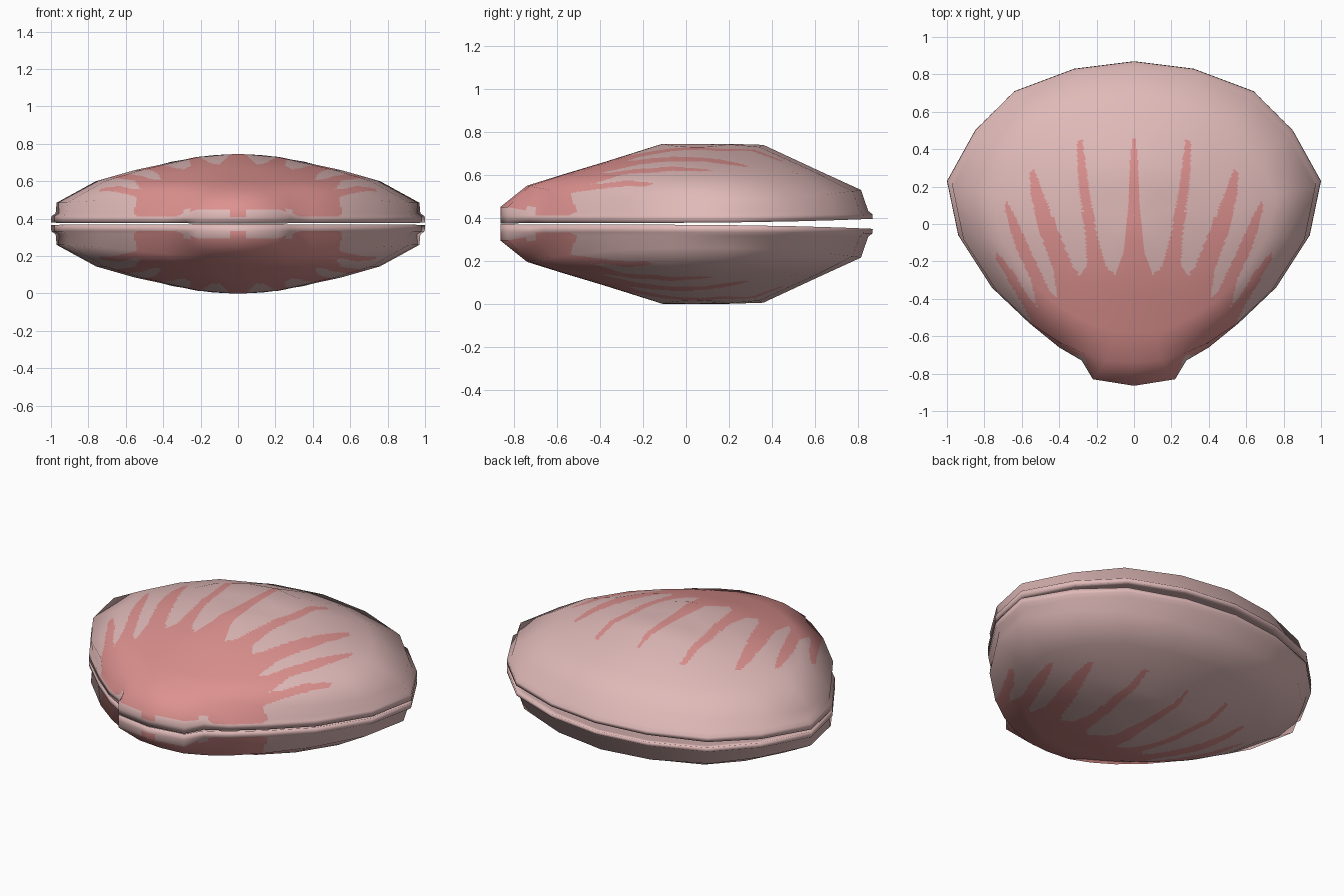
import bpy, bmesh
from mathutils import Vector

if "Cube" in bpy.data.objects:
    bpy.data.objects.remove(bpy.data.objects["Cube"])

H = 0.745          # total height; valves mirror about H / 2
STEP = 20          # fine cells per coarse face, for crisp colour edges

# right half of the rim outline (with hinge tab) and of the domed body (without it)
RIM = [(0, .87), (.32, .83), (.64, .71), (.85, .50), (1, .23), (.94, -.06),
       (.76, -.34), (.56, -.53), (.40, -.66), (.28, -.73), (.22, -.83), (0, -.865)]
BODY = RIM[:8] + [(.41, -.63), (.28, -.69), (.15, -.73), (0, -.74)]

# body rings: half width, y back, y front, z back, z side, z front
DOME = [(.97, -.74, .815, .55, .485, .53),
        (.76, -.58, .64, .60, .60, .61),
        (.55, -.38, .36, .66, .66, .74),
        (.22, -.11, .20, .745, .73, .745),
        (.004, .045, .05, .745, .745, .745)]

# right half of the painted fan of rays, seen from above
FAN = [(0, .50), (.02, .35), (.03, .1), (.055, -.15), (.10, -.27),
       (.15, -.23), (.20, -.05), (.25, .25), (.275, .45), (.305, .45), (.30, .25),
       (.26, -.05), (.25, -.22), (.29, -.275), (.33, -.22), (.42, 0), (.48, .15),
       (.535, .30), (.56, .28), (.55, .15), (.49, -.08), (.43, -.25), (.41, -.40),
       (.45, -.36), (.55, -.15), (.63, .03), (.685, .13), (.69, .07), (.63, -.13),
       (.55, -.30), (.52, -.44), (.57, -.38), (.65, -.25), (.74, -.14), (.735, -.19),
       (.65, -.34), (.58, -.46), (.53, -.56), (.30, -.76), (.24, -.9), (-.01, -.9), (-.01, .5)]


def material(name, rgb):
    m = bpy.data.materials.new(name)
    m.diffuse_color = (*rgb, 1)
    m.use_nodes = True
    m.node_tree.nodes["Principled BSDF"].inputs["Base Color"].default_value = m.diffuse_color
    return m


pink = material("pale_pink", (.74, .49, .48))
red = material("coral_red", (.72, .285, .275))


def full(half):
    """Mirror a half outline into a counter-clockwise loop."""
    return [(-x, y) for x, y in half] + [(x, y) for x, y in half[-2:0:-1]]


def rim_ring(scale, z, rise=0.0, hinge_scale=None, hinge_z=None):
    ring = []
    for x, y in full(RIM):
        v = (y + .865) / 1.735
        at_hinge = y < -.8 and hinge_z is not None
        s = hinge_scale if at_hinge else scale
        ring.append(Vector((x * s, y * s, (hinge_z if at_hinge else z) + rise * v ** 4)))
    return ring


def dome_ring(half, y0, y1, zb, zs, zf):
    ring = []
    for x, y in full(BODY):
        v = (y + .74) / 1.61
        if v < .6:
            z = zs + (zb - zs) * (1 - v / .6) ** 3
        else:
            z = zs + (zf - zs) * ((v - .6) / .4) ** 2
        ring.append(Vector((x * half, y0 + (y1 - y0) * v, z)))
    return ring


def in_fan(x, y):
    inside = False
    for (x0, y0), (x1, y1) in zip(FAN, FAN[1:] + FAN[:1]):
        if (y0 > y) != (y1 > y) and x < x0 + (y - y0) * (x1 - x0) / (y1 - y0):
            inside = not inside
    return inside


def is_red(c):
    x = abs(c.x)
    if c.y < -.7 and c.z < .445:          # small tail down the hinge
        return x < .04 and c.z > .385
    return in_fan(x, c.y)


# coarse rings: hollow inside, rim lip, groove, then dome
rings = [rim_ring(.004, .50),
         rim_ring(.95, .388, .018),
         rim_ring(1, .376, .02, 1, .374),
         rim_ring(.998, .412, .005, 1, .41),
         rim_ring(.975, .428, .005, 1, .45)] + [dome_ring(*d) for d in DOME]
N = len(rings[0])
band_steps = [1, 1, 1, 4, 5] + [STEP] * 4


def coarse_normals():
    bm = bmesh.new()
    vs = [[bm.verts.new(p) for p in r] for r in rings]
    for a, b in zip(vs, vs[1:]):
        for j in range(N):
            k = (j + 1) % N
            bm.faces.new((a[j], a[k], b[k], b[j]))
    bm.faces.new(vs[-1])
    bm.normal_update()
    out = [[v.normal.copy() for v in r] for r in vs]
    bm.free()
    return out


def refine(rows):
    """Linear refinement of the ring grid, used for positions and normals alike."""
    wide = [[r[j].lerp(r[(j + 1) % N], s / STEP) for j in range(N) for s in range(STEP)]
            for r in rows]
    out = []
    for a, b, n in zip(wide, wide[1:], band_steps):
        for s in range(n):
            out.append([p.lerp(q, s / n) for p, q in zip(a, b)])
    out.append(wide[-1])
    return out


points, normals = refine(rings), refine(coarse_normals())
W = N * STEP
first_painted = sum(band_steps[:3])


def valve(name, flip):
    verts = [p for row in points for p in row]
    norms = [n.normalized() for row in normals for n in row]
    faces, mats = [], []
    for i in range(len(points) - 1):
        for j in range(W):
            k = (j + 1) % W
            f = (i * W + j, i * W + k, (i + 1) * W + k, (i + 1) * W + j)
            c = (verts[f[0]] + verts[f[1]] + verts[f[2]] + verts[f[3]]) / 4
            faces.append(f)
            mats.append(int(i >= first_painted and is_red(c)))
    faces.append(tuple(range(len(verts) - W, len(verts))))
    mats.append(0)
    if flip:
        verts = [Vector((p.x, p.y, H - p.z)) for p in verts]
        norms = [Vector((n.x, n.y, -n.z)) for n in norms]
        faces = [f[::-1] for f in faces]
    me = bpy.data.meshes.new(name)
    me.from_pydata(verts, [], faces)
    me.materials.append(pink)
    me.materials.append(red)
    me.polygons.foreach_set("material_index", mats)
    me.polygons.foreach_set("use_smooth", [True] * len(faces))
    me.update()
    me.normals_split_custom_set_from_vertices(norms)
    bpy.context.collection.objects.link(bpy.data.objects.new(name, me))


valve("upper_shell", False)
valve("lower_shell", True)
